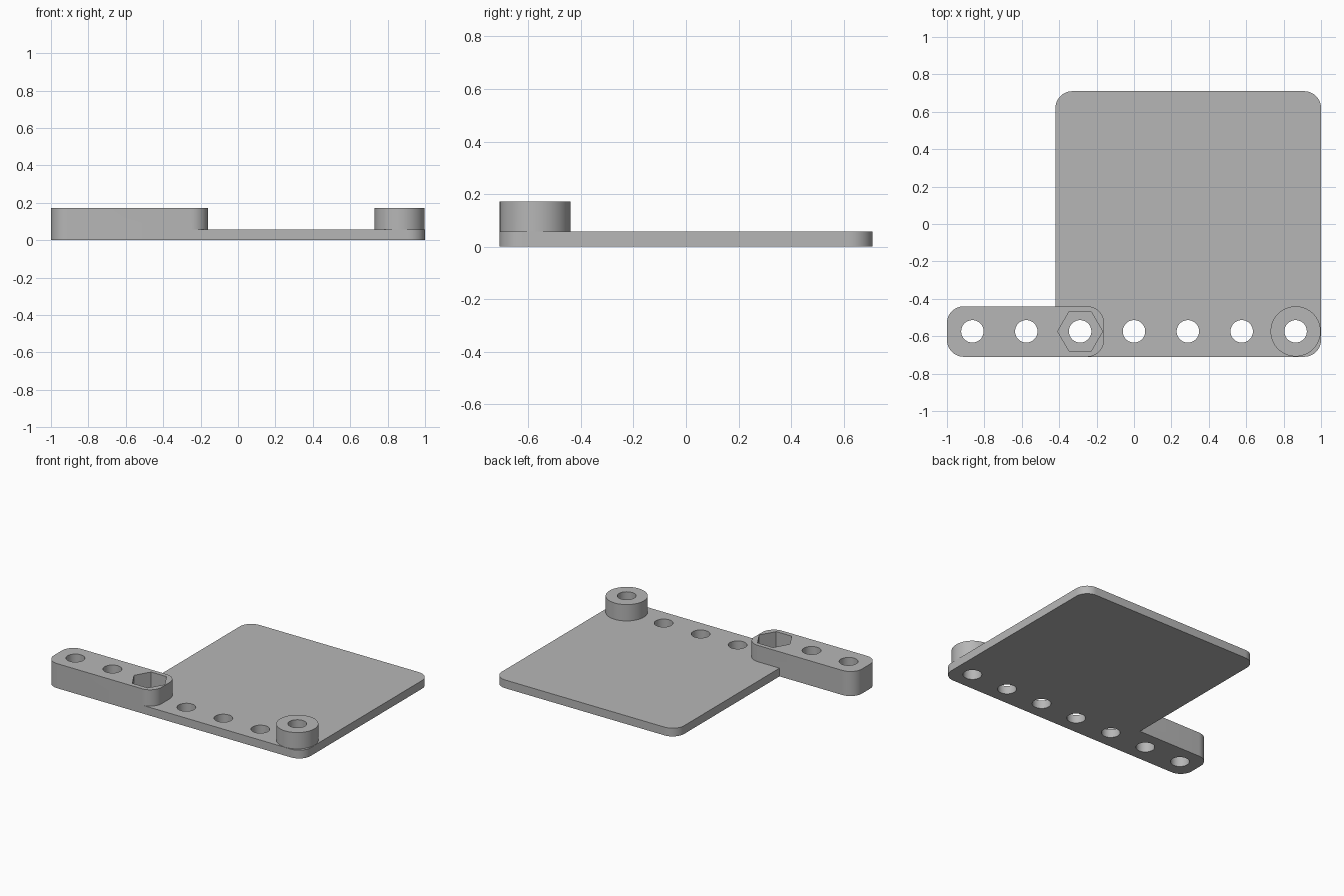
import bpy
import bmesh
from math import cos, sin, pi, radians

if "Cube" in bpy.data.objects:
    bpy.data.objects.remove(bpy.data.objects["Cube"], do_unlink=True)

# Main dimensions
PITCH = 0.288
ROW_Y = -0.574
PLATE_TOP = 0.058
BAR_TOP = 0.173
CORNER = 0.09

grey = bpy.data.materials.new("plain grey")
grey.use_nodes = True
colour = (0.47, 0.47, 0.47, 1)
grey.diffuse_color = colour
grey.node_tree.nodes["Principled BSDF"].inputs["Base Color"].default_value = colour


def prism(name, outline, z0, z1):
    """Extrude a counter-clockwise outline from z0 up to z1."""
    bm = bmesh.new()
    base = bm.faces.new([bm.verts.new((x, y, z0)) for x, y in outline])
    moved = bmesh.ops.extrude_face_region(bm, geom=[base])["geom"]
    top = [v for v in moved if isinstance(v, bmesh.types.BMVert)]
    bmesh.ops.translate(bm, verts=top, vec=(0, 0, z1 - z0))
    bmesh.ops.recalc_face_normals(bm, faces=bm.faces)
    mesh = bpy.data.meshes.new(name)
    bm.to_mesh(mesh)
    bm.free()
    mesh.materials.append(grey)
    obj = bpy.data.objects.new(name, mesh)
    bpy.context.collection.objects.link(obj)
    return obj


def circle(x, y, r, sides=48):
    return [(x + r * cos(2 * pi * i / sides), y + r * sin(2 * pi * i / sides))
            for i in range(sides)]


def rounded_rect(x0, x1, y0, y1, r, steps=12):
    centres = [(x1 - r, y1 - r), (x0 + r, y1 - r), (x0 + r, y0 + r), (x1 - r, y0 + r)]
    return [(cx + r * cos(pi / 2 * (q + i / steps)), cy + r * sin(pi / 2 * (q + i / steps)))
            for q, (cx, cy) in enumerate(centres) for i in range(steps + 1)]


def combine(body, part, operation):
    """Apply a boolean with the part, then discard the part."""
    part.hide_render = True
    mod = body.modifiers.new(operation.lower(), 'BOOLEAN')
    mod.operation = operation
    mod.solver = 'EXACT'
    mod.object = part
    bpy.context.view_layer.objects.active = body
    bpy.ops.object.modifier_apply(modifier=mod.name)
    bpy.data.objects.remove(part, do_unlink=True)


# Thin square plate, thick side bar and round corner boss
body = prism("mounting_plate", rounded_rect(-0.42, 1, -0.71, 0.71, CORNER), 0, PLATE_TOP)
bar = prism("side_bar", rounded_rect(-1, -0.16, -0.71, -0.44, CORNER), 0, BAR_TOP)
boss = prism("corner_boss", circle(3 * PITCH, ROW_Y, 0.134, 64), PLATE_TOP / 2, BAR_TOP)
combine(body, bar, 'UNION')
combine(body, boss, 'UNION')

# Hexagonal nut pocket in the inner end of the bar
pocket = prism("nut_pocket", circle(-PITCH, ROW_Y, 0.12, 6), PLATE_TOP, BAR_TOP + 0.1)
combine(body, pocket, 'DIFFERENCE')

# Row of seven through holes
for i in range(-3, 4):
    hole = prism("screw_hole", circle(i * PITCH, ROW_Y, 0.06), -0.1, BAR_TOP + 0.1)
    combine(body, hole, 'DIFFERENCE')

# Smooth round walls with crisp edges
bpy.ops.object.select_all(action='DESELECT')
body.select_set(True)
bpy.context.view_layer.objects.active = body
bpy.ops.object.shade_smooth_by_angle(angle=radians(30))
